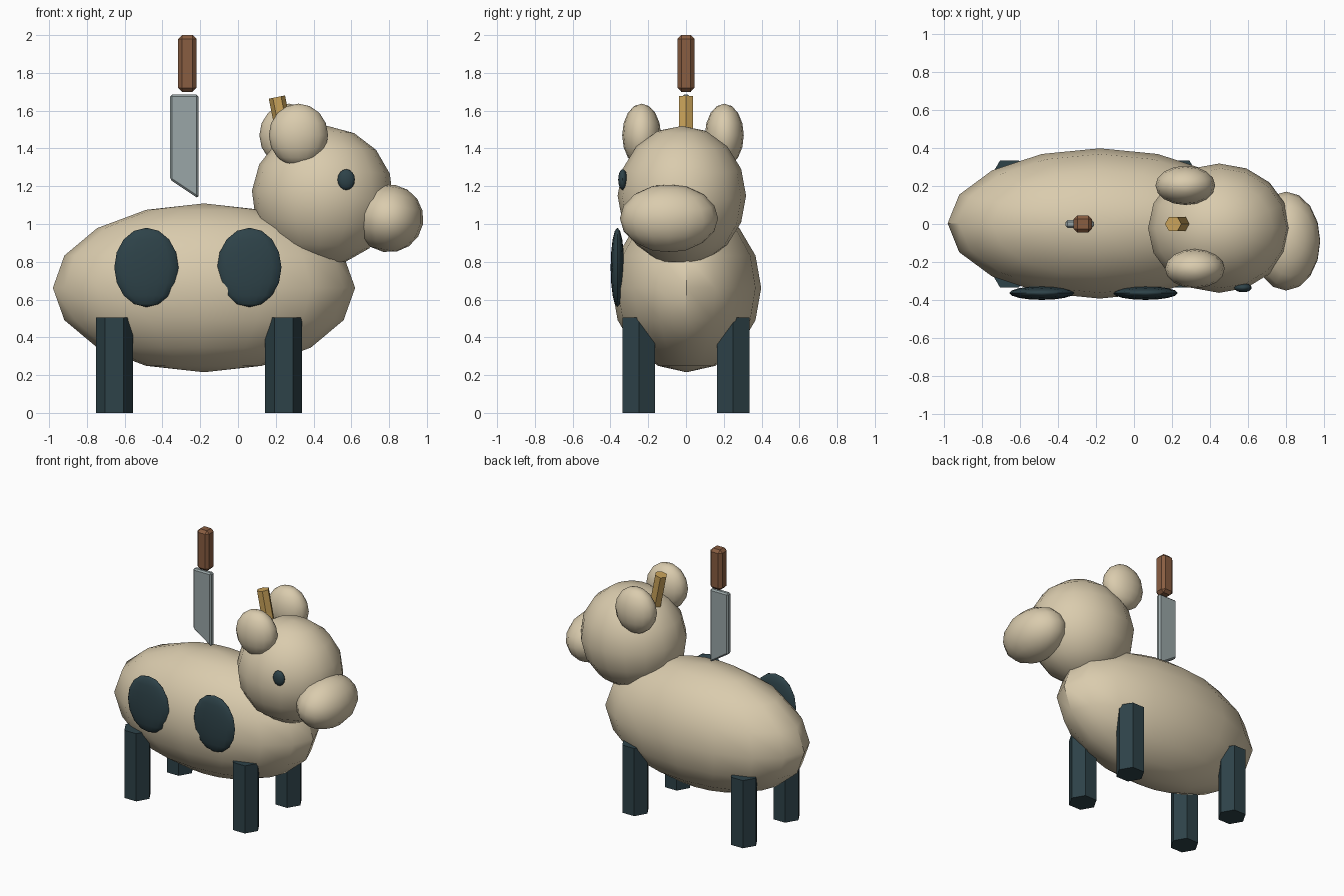
import bpy, bmesh, math
from mathutils import Vector

if "Cube" in bpy.data.objects:
    bpy.data.objects.remove(bpy.data.objects["Cube"])


def material(name, rgb):
    m = bpy.data.materials.new(name)
    m.diffuse_color = (*rgb, 1)
    m.use_nodes = True
    m.node_tree.nodes["Principled BSDF"].inputs["Base Color"].default_value = m.diffuse_color
    return m


CREAM = material("cream", (0.70, 0.60, 0.42))
DARK = material("dark teal", (0.027, 0.055, 0.066))
BROWN = material("wood brown", (0.25, 0.11, 0.053))
GOLD = material("gold", (0.58, 0.36, 0.10))
STEEL = material("steel", (0.32, 0.38, 0.385))


def finish(ob, name, mat):
    ob.name = name
    ob.data.materials.append(mat)
    return ob


def ellipsoid(name, centre, radii, mat, tilt=0):
    """Low-poly smooth ball stretched to the given radii."""
    bpy.ops.mesh.primitive_uv_sphere_add(segments=16, ring_count=8, radius=1,
                                         location=centre, rotation=(0, math.radians(tilt), 0))
    ob = bpy.context.object
    ob.scale = radii
    bpy.ops.object.transform_apply(location=False, rotation=True, scale=True)
    bpy.ops.object.shade_smooth_by_angle(angle=math.radians(40))
    return finish(ob, name, mat)


def hex_rod(name, start, end, radius, mat):
    """Six-sided rod between two points, corners along x."""
    a, b = Vector(start), Vector(end)
    lean = math.atan2(b.x - a.x, b.z - a.z)
    bpy.ops.mesh.primitive_cylinder_add(vertices=6, radius=radius, depth=(b - a).length)
    ob = bpy.context.object
    ob.rotation_euler = (0, 0, math.radians(30))
    bpy.ops.object.transform_apply(rotation=True)
    ob.location = (a + b) / 2
    ob.rotation_euler = (0, lean, 0)
    return finish(ob, name, mat)


def plate(name, outline, thickness, bevel, mat):
    """Extrude an x-z outline along y and bevel its edges."""
    bm = bmesh.new()
    face = bm.faces.new([bm.verts.new((x, -thickness / 2, z)) for x, z in outline])
    side = bmesh.ops.extrude_face_region(bm, geom=[face])["geom"]
    bmesh.ops.translate(bm, vec=(0, thickness, 0),
                        verts=[g for g in side if isinstance(g, bmesh.types.BMVert)])
    bmesh.ops.recalc_face_normals(bm, faces=bm.faces)
    me = bpy.data.meshes.new(name)
    bm.to_mesh(me)
    bm.free()
    ob = bpy.data.objects.new(name, me)
    bpy.context.collection.objects.link(ob)
    mod = ob.modifiers.new("bevel", "BEVEL")
    mod.width = bevel
    mod.segments = 1
    return finish(ob, name, mat)


# Body, head and muzzle
ellipsoid("body", (-0.18, 0.003, 0.662), (0.80, 0.395, 0.447), CREAM)
ellipsoid("head", (0.448, -0.022, 1.15), (0.375, 0.34, 0.37), CREAM, tilt=4)
ellipsoid("muzzle", (0.80, -0.09, 1.03), (0.182, 0.26, 0.18), CREAM, tilt=10)

# Ears
ellipsoid("right_ear", (0.32, -0.235, 1.47), (0.157, 0.103, 0.167), CREAM)
ellipsoid("left_ear", (0.27, 0.203, 1.47), (0.157, 0.103, 0.167), CREAM)

# Horn leaning backward
hex_rod("horn", (0.265, 0, 1.38), (0.206, 0, 1.672), 0.044, GOLD)

# Legs
for end, x in (("rear", -0.655), ("front", 0.242)):
    for side, y in (("right", -0.25), ("left", 0.25)):
        hex_rod(f"{end}_{side}_leg", (x, y, 0), (x, y, 0.505), 0.098, DARK)

# Flank spots and eye on one side
for name, x in (("rear_spot", -0.485), ("front_spot", 0.06)):
    ellipsoid(name, (x, -0.363, 0.77), (0.17, 0.036, 0.21), DARK)
ellipsoid("eye", (0.573, -0.335, 1.235), (0.046, 0.024, 0.055), DARK)

# Hovering knife: slanted blade and chamfered handle
plate("blade", [(-0.36, 1.685), (-0.21, 1.685), (-0.21, 1.135), (-0.36, 1.235)],
      0.04, 0.01, STEEL)
plate("handle", [(-0.317, 1.70), (-0.317, 2.0), (-0.22, 2.0), (-0.22, 1.70)],
      0.09, 0.02, BROWN)
